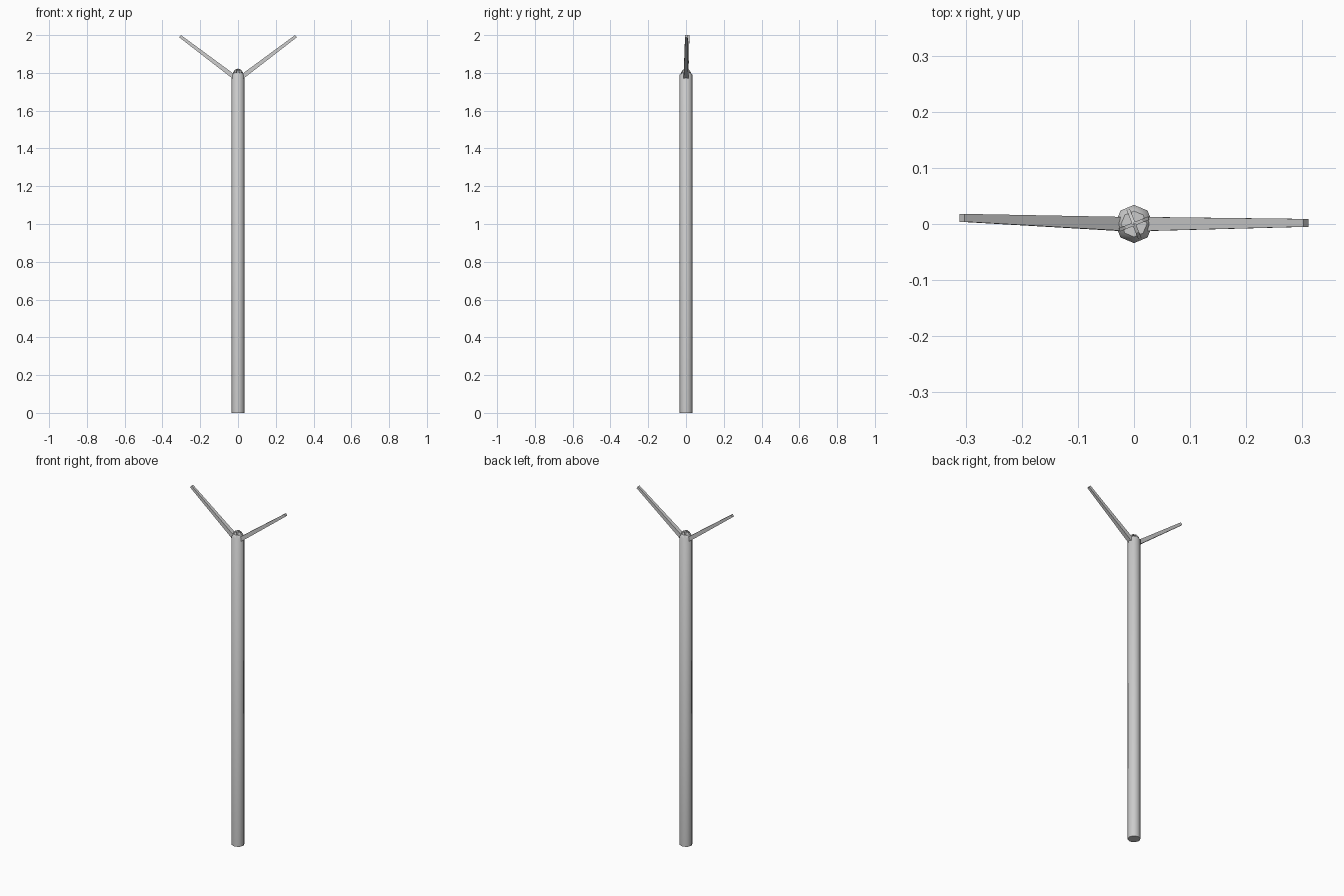
import bpy, math
from mathutils import Vector

if "Cube" in bpy.data.objects:
    bpy.data.objects.remove(bpy.data.objects["Cube"])


def mesh_object(name, verts, faces):
    me = bpy.data.meshes.new(name)
    me.from_pydata(verts, [], faces)
    me.update()
    ob = bpy.data.objects.new(name, me)
    bpy.context.collection.objects.link(ob)
    return ob


def loft(name, sections):
    # skins closed cross-sections and caps both ends
    n = len(sections[0])
    verts = [p for s in sections for p in s]
    faces = [tuple(reversed(range(n)))]
    for k in range(len(sections) - 1):
        for i in range(n):
            j = (i + 1) % n
            faces.append((k*n+i, k*n+j, (k+1)*n+j, (k+1)*n+i))
    faces.append(tuple(range((len(sections)-1)*n, len(sections)*n)))
    return mesh_object(name, verts, faces)


def ring(r, z, n=8):
    return [(r*math.cos(i*math.tau/n), r*math.sin(i*math.tau/n), z) for i in range(n)]


def smooth(ob):
    bpy.ops.object.select_all(action='DESELECT')
    ob.select_set(True)
    bpy.context.view_layer.objects.active = ob
    bpy.ops.object.shade_smooth_by_angle(angle=math.radians(50))


# Octagonal pole with a narrow shoulder at the top
pole = loft("pole", [ring(0.034, 0), ring(0.034, 1.79), ring(0.023, 1.803)])
smooth(pole)

# Two crossed arched straps over the pole top
path = [(-0.031, 1.785), (-0.027, 1.803), (-0.016, 1.817), (0, 1.823),
        (0.016, 1.817), (0.027, 1.803), (0.031, 1.785)]
for k, a in enumerate((22, 112)):
    u = Vector((math.cos(math.radians(a)), math.sin(math.radians(a)), 0))
    v = Vector((-u.y, u.x, 0)) * 0.003
    sections = []
    for r, z in path:
        outer = u*r + Vector((0, 0, z))
        inner = u*r*0.82 + Vector((0, 0, z - 0.005))
        sections.append([outer - v, outer + v, inner + v, inner - v])
    loft(f"top_strap_{k+1}", sections)

# Two tapered arms rising from the pole top
for side, name, tip_y in ((1, "right_arm", 0.002), (-1, "left_arm", 0.011)):
    ang = math.radians(37)
    d = Vector((math.cos(ang), 0, math.sin(ang)))
    n = Vector((-d.z, 0, d.x))
    tip = Vector((0.3065, tip_y, 1.994))
    root = tip - d*0.36
    root.y = 0.0
    sections = []
    for c, w, t in ((root, 0.0125, 0.012), (tip, 0.007, 0.0075)):
        s = [c + n*a*t + Vector((0, b*w, 0)) for a, b in ((1, 1), (1, -1), (-1, -1), (-1, 1))]
        s = [(p.x*side, p.y, p.z) for p in s]
        sections.append(s if side < 0 else s[::-1])
    loft(name, sections)
